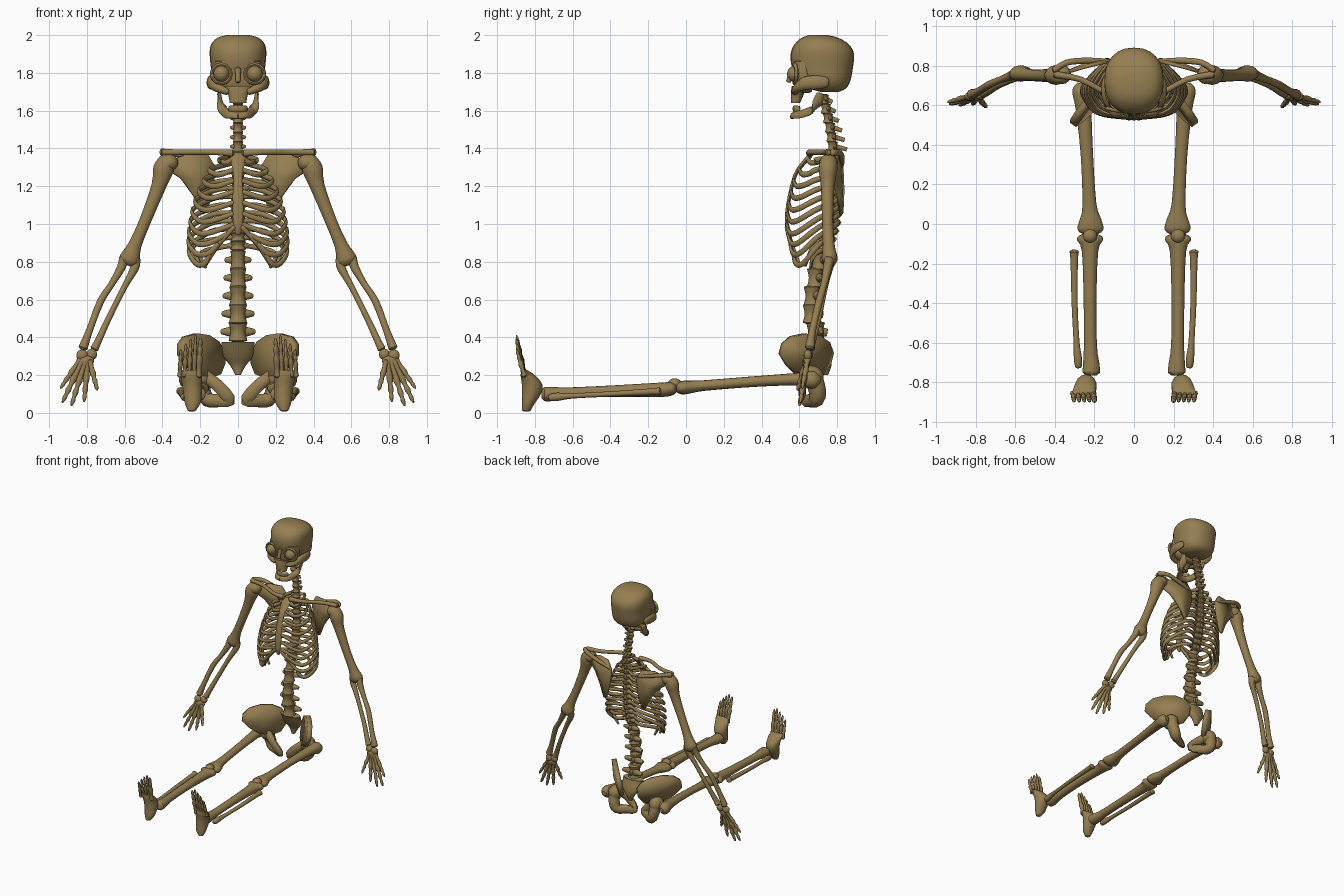
import bpy, bmesh, math
from mathutils import Vector, Matrix

bone = bpy.data.materials.new("old_bone")
bone.diffuse_color = (0.30, 0.21, 0.083, 1)
UP = (0, 0, 1)


def finish(name, bm, mirror, thick=0):
    bmesh.ops.recalc_face_normals(bm, faces=bm.faces)
    me = bpy.data.meshes.new(name)
    bm.to_mesh(me)
    bm.free()
    me.materials.append(bone)
    me.shade_smooth()
    me.set_sharp_from_angle(angle=math.radians(45))
    ob = bpy.data.objects.new(name, me)
    bpy.context.collection.objects.link(ob)
    if thick:
        s = ob.modifiers.new("thickness", 'SOLIDIFY')
        s.thickness, s.offset = thick, 0
    if mirror:
        ob.modifiers.new("mirror", 'MIRROR').use_mirror_merge = False


# Catmull-Rom curve through (x, y, z, a, b) points
def smooth_path(pts, steps):
    p = [Vector(q if len(q) == 5 else (*q, q[3])) for q in pts]
    out = []
    for i in range(len(p) - 1):
        a, b, c, d = p[max(i - 1, 0)], p[i], p[i + 1], p[min(i + 2, len(p) - 1)]
        for t in [k / steps for k in range(steps)]:
            out.append(0.5 * (2 * b + (c - a) * t + (2 * a - 5 * b + 4 * c - d) * t * t + (3 * b - a - 3 * c + d) * t ** 3))
    return out + [p[-1]]


# elliptic sections (a along ref, b across) swept along each path
def tubes(name, paths, mirror=False, ref=(0, 1, 0), sides=10, steps=3, cap=0.4, axis=None, power=2.0):
    bm = bmesh.new()
    for pts in paths:
        path = smooth_path(pts, steps)
        c = [Vector(q[:3]) for q in path]
        rings, n = [], len(path)
        for i, q in enumerate(path):
            t = Vector(axis) if axis else (c[min(i + 1, n - 1)] - c[max(i - 1, 0)]).normalized()
            r = Vector(ref)
            if abs(r.dot(t)) > 0.95:
                r = Vector(UP) if abs(t.z) < 0.9 else Vector((1, 0, 0))
            u = (r - t * r.dot(t)).normalized()
            v = t.cross(u)
            e = min(q[3], q[4]) * cap
            first, last = cap and i == 0, cap and i == n - 1
            for off, k in [(-e, .6)] * bool(first) + [(0, 1)] + [(e, .6)] * bool(last):
                ring = []
                for w in [2 * math.pi * j / sides for j in range(sides)]:
                    cu, sv = [math.copysign(abs(f) ** (2 / power), f) for f in (math.cos(w), math.sin(w))]
                    ring.append(bm.verts.new(c[i] + t * off + u * cu * q[3] * k + v * sv * q[4] * k))
                rings.append(ring)
        for r1, r2 in zip(rings, rings[1:]):
            for j in range(sides):
                bm.faces.new((r1[j], r1[j - 1], r2[j - 1], r2[j]))
        bm.faces.new(rings[0])
        bm.faces.new(rings[-1])
    finish(name, bm, mirror)


def blobs(name, items, mirror=False):
    bm = bmesh.new()
    for c, r in items:
        bmesh.ops.create_uvsphere(bm, u_segments=14, v_segments=9, radius=1,
                                  matrix=Matrix.Translation(c) @ Matrix.Diagonal(r).to_4x4())
    finish(name, bm, mirror)


def plate(name, pts, thick, bulge):
    bm = bmesh.new()
    f = bm.faces.new([bm.verts.new(p) for p in pts])
    for v in bmesh.ops.poke(bm, faces=[f])["verts"]:
        v.co += Vector(bulge)
    finish(name, bm, True, thick)


# finger or toe from a to b, swelling at the knuckles
def digit(a, b, r):
    prof = [(0, 1.2), (.22, .8), (.43, 1.1), (.57, .7), (.70, .95), (.80, .6), (.88, .75), (1, .3)]
    return [(*Vector(a).lerp(Vector(b), t), r * k) for t, k in prof]


def lerp(keys, z):
    for (z1, y1), (z2, y2) in zip(keys, keys[1:]):
        if z1 >= z >= z2:
            return y1 + (y2 - y1) * (z1 - z) / (z1 - z2)
    return keys[0][1] if z > keys[0][0] else keys[-1][1]


# skull
tubes("cranium", [[(0, .76, 1.70, .05, .07), (0, .75, 1.72, .10, .11), (0, .73, 1.765, .142, .138), (0, .722, 1.83, .162, .144),
                   (0, .722, 1.90, .168, .150), (0, .718, 1.95, .145, .143), (0, .71, 1.985, .098, .11), (0, .70, 2.0, .05, .06)]],
      sides=24, cap=0, axis=UP, power=2.3)
tubes("face", [[(0, .63, 1.70, .035, .07), (0, .625, 1.73, .05, .115), (0, .625, 1.79, .058, .13), (0, .625, 1.86, .06, .125)]],
      sides=20, cap=.2, axis=UP, power=2.8)
tubes("upper_jaw", [[(0, .58, 1.64, .024, .045), (0, .59, 1.69, .035, .055), (0, .60, 1.73, .04, .085)]],
      sides=14, cap=0, axis=UP, power=2.6)
blobs("eyeballs", [((.088, .578, 1.795), (.043, .043, .043))], True)
ring = [(a, .088 + .052 * math.cos(a * math.pi / 6), 1.795 + .05 * math.sin(a * math.pi / 6)) for a in range(13)]
tubes("eye_sockets", [[(x, .574 + .2 * max(x - .088, 0), z, .010) for a, x, z in ring]], True, steps=1, sides=8)
tubes("cheekbones", [[(.055, .575, 1.70, .018), (.105, .59, 1.72, .024), (.14, .63, 1.745, .034, .020),
                      (.148, .70, 1.75, .036, .018), (.14, .75, 1.75, .026, .012)]], True, ref=UP)
tubes("nasal_bone", [[(0, .565, 1.82, .018), (0, .552, 1.785, .014), (0, .543, 1.755, .014)]])
tubes("lower_jaw", [[(.10, .71, 1.69, .020, .010), (.092, .695, 1.64, .030, .012), (.078, .665, 1.603, .026, .014),
                     (.058, .61, 1.582, .024, .014), (.035, .578, 1.578, .024, .015), (0, .57, 1.575, .024, .016)]], True, ref=(0, .7, .7))
tubes("lower_teeth", [[(.045, .60, 1.607, .018, .008), (.03, .578, 1.61, .018, .008), (0, .572, 1.61, .018, .008)]], True, ref=UP)

# spine
spine_keys = [(1.68, .725), (1.5, .765), (1.38, .78), (1.15, .785), (1.0, .765), (.85, .715), (.65, .67), (.5, .665), (.38, .70)]


def vertebra(name, z, r, h, spine, side, drop):
    y = lerp(spine_keys, z)
    tubes(name, [[(0, y, z - h / 2, r), (0, y, z, r * .78), (0, y, z + h / 2, r)],
                 [(0, y + r * .6, z, r * .5, r * .35), (0, y + r + spine, z - drop, r * .4, r * .22)]], sides=12, cap=.15)
    tubes(name + "_wings", [[(0, y + r * .4, z, r * .75, r * .5), (side, y + r * .6, z, r * .3)]], True, ref=UP)


for i in range(6):
    vertebra("neck_vertebra", 1.66 - i * .05, .027, .046, .018 + .006 * i, .038, .015)
for i in range(12):
    vertebra("chest_vertebra", 1.365 - i * .0436, .030 + .001 * i, .042, .008, .055, .02)
for i in range(5):
    vertebra("lumbar_vertebra", .81 - i * .095, .042 + .002 * i, .094, .012, .065 + .005 * i, .005)
tubes("sacrum", [[(0, .70, .375, .045, .09), (0, .73, .30, .038, .08), (0, .745, .25, .025, .042), (0, .74, .20, .012, .014)]],
      sides=14, axis=UP)

# rib cage
front_keys = [(1.38, .68), (1.33, .63), (1.25, .575), (1.1, .54), (.98, .535), (.9, .55), (.82, .575)]
ribs = []
for i, w in enumerate([.10, .15, .18, .205, .225, .24, .25, .257, .26, .258, .235, .20]):
    zb = 1.365 - i * .0436
    yb = lerp(spine_keys, zb) + .015
    rib = [(.03, yb, zb, .012), (w * .55, yb + .02, zb - .012, .014, .011)]
    if i < 10:
        xe, ze = (.025, 1.345 - i * .058) if i < 7 else (.06 + .045 * (i - 7), .945 - .05 * (i - 7))
        zf, yf = ze - .02 - .004 * i, lerp(front_keys, ze)
        rib += [(w, .69, (zb + zf) / 2 - .005, .015, .010), (w * .88, yf + .055, zf + .005, .015, .010),
                (max(w * .62, xe + .03), yf + .015, zf, .015, .010), (xe, yf, ze, .013, .010)]
    else:
        rib += [(w, .68, zb - .045, .014, .010), (w * .85, .63 + .03 * (i - 10), .77 + .01 * (11 - i), .009)]
    ribs.append(rib)
tubes("ribs", ribs, True, ref=UP, sides=8, steps=5)
tubes("costal_margin", [[(.02, .535, .985, .013), (.07, .547, .93, .013), (.12, .565, .87, .013), (.17, .60, .785, .009)]], True, sides=8)
tubes("breastbone", [[(0, .665, 1.37, .012, .04), (0, .62, 1.32, .012, .036), (0, .575, 1.25, .010, .024),
                      (0, .54, 1.10, .010, .03), (0, .533, .99, .010, .024), (0, .54, .945, .008, .012)]], sides=12)

# shoulder girdle
tubes("collarbones", [[(.03, .655, 1.375, .020), (.13, .66, 1.38, .015), (.27, .73, 1.38, .015), (.40, .755, 1.38, .018)]], True)
plate("shoulder_blades", [(.16, .815, 1.37), (.12, .825, 1.30), (.13, .83, 1.18), (.165, .825, 1.06), (.19, .82, 1.05),
                          (.235, .805, 1.15), (.30, .78, 1.24), (.345, .765, 1.27), (.345, .765, 1.34), (.26, .79, 1.375)],
      .018, (0, .012, 0))
tubes("shoulder_blade_spines", [[(.13, .825, 1.31, .010), (.24, .825, 1.345, .016), (.34, .815, 1.375, .016),
                                 (.405, .775, 1.38, .02, .016)]], True, ref=UP)

# arms
tubes("upper_arms", [[(.375, .755, 1.345, .042, .04), (.395, .752, 1.29, .05, .056), (.42, .75, 1.20, .036, .040),
                      (.49, .75, 1.02, .030, .032), (.545, .755, .89, .032, .036), (.572, .76, .82, .042, .055),
                      (.582, .76, .795, .034, .048)]], True, sides=14)
blobs("upper_arm_heads", [((.365, .755, 1.325), (.05, .05, .045))], True)
tubes("forearm_bones", [[(.545, .765, .81, .03), (.548, .755, .765, .024), (.60, .735, .67, .017),
                         (.685, .70, .50, .017), (.745, .665, .37, .02), (.76, .66, .34, .024)],
                        [(.605, .76, .82, .026), (.618, .75, .77, .024), (.67, .73, .68, .018),
                         (.728, .705, .59, .020), (.785, .67, .44, .019), (.82, .655, .345, .026)]], True)
blobs("wrists", [((.775, .65, .31), (.03, .022, .03)), ((.825, .645, .305), (.032, .022, .03)), ((.805, .64, .275), (.045, .02, .03))], True)
tubes("fingers", [digit((.785, .635, .275), (.745, .59, .12), .015), digit((.795, .64, .27), (.815, .605, .06), .016),
                  digit((.81, .64, .27), (.882, .60, .038), .016), digit((.825, .64, .275), (.93, .605, .055), .016),
                  digit((.835, .645, .285), (.94, .615, .13), .014)], True, sides=8, steps=2)

# pelvis
wing = [(.50, .31), (.515, .365), (.56, .405), (.63, .42), (.70, .41), (.75, .375), (.77, .32), (.755, .26),
        (.71, .20), (.64, .18), (.58, .205), (.535, .25)]
plate("hip_wings", [(.335 - (y - .5) * .85 - (.42 - z) * .25, y, z) for y, z in wing], .038, (.012, .012, 0))
blobs("hip_sockets", [((.19, .665, .19), (.055, .065, .06))], True)
tubes("hip_rings", [[(.195, .67, .20, .05, .045), (.185, .695, .12, .046, .042), (.16, .69, .07, .042, .040),
                     (.10, .655, .065, .026, .036), (.045, .625, .065, .020, .032), (.07, .615, .105, .020, .035),
                     (.12, .62, .155, .024, .034), (.18, .65, .20, .035, .035)]], True)

# legs
tubes("thigh_bones", [[(.268, .70, .175, .03), (.268, .67, .175, .048, .045), (.255, .58, .178, .033, .04),
                       (.238, .35, .165, .028, .032), (.225, .10, .145, .028, .036), (.22, .025, .138, .034, .055),
                       (.22, -.02, .133, .036, .068), (.22, -.042, .13, .028, .055)], [(.26, .665, .18, .032), (.20, .66, .195, .04)]],
      True, ref=UP, sides=14)
blobs("kneecaps", [((.222, -.06, .155), (.036, .036, .028))], True)
tubes("shin_bones", [[(.222, -.062, .13, .03, .06), (.222, -.08, .128, .036, .068), (.222, -.14, .122, .038, .042),
                      (.222, -.40, .115, .03, .033), (.220, -.62, .105, .03, .034), (.216, -.71, .10, .038, .043),
                      (.216, -.75, .10, .038, .045)]], True, ref=UP, sides=14)
tubes("calf_bones", [[(.302, -.14, .115, .022, .026), (.302, -.18, .112, .018, .020), (.30, -.40, .10, .014, .016),
                      (.29, -.60, .09, .014, .016), (.283, -.68, .085, .022, .022), (.28, -.72, .08, .018, .018)]], True, ref=UP)

# feet, toes pointing up
tubes("heels", [[(.245, -.845, .012, .022, .022), (.24, -.835, .05, .034, .042), (.24, -.818, .10, .050, .05),
                 (.243, -.815, .15, .054, .054), (.248, -.835, .195, .040, .058), (.255, -.855, .225, .018, .058)]],
      True, sides=14, axis=UP, cap=.2)
tubes("toes", [digit((.208 + .025 * i, -.855, .195), (.198 + .026 * i, -.897, tip), .016 if i == 0 else .0125)
               for i, tip in enumerate([.395, .41, .39, .365, .335])], True, sides=8, steps=2)
